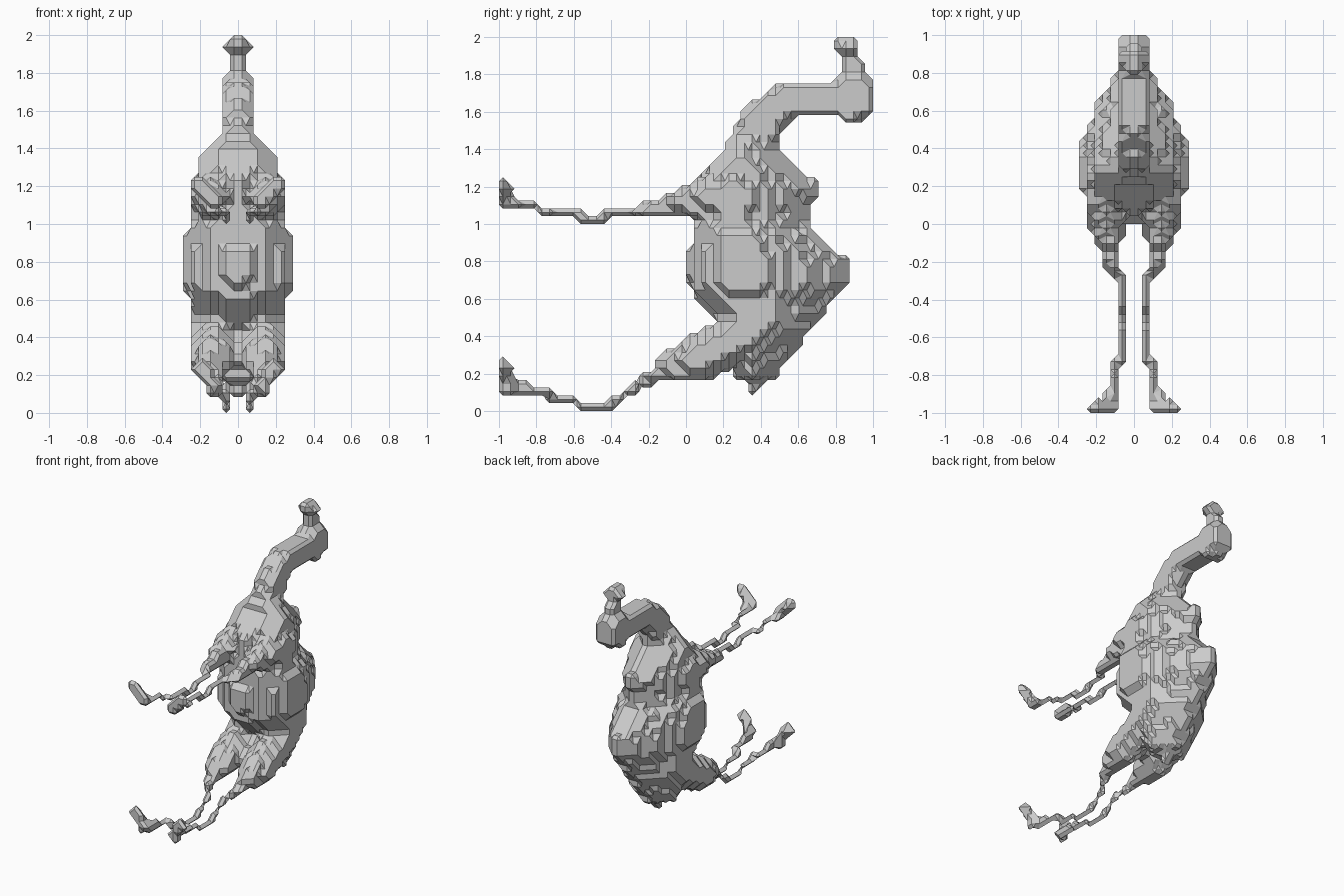
import bpy, bmesh, math

if "Cube" in bpy.data.objects:
    bpy.data.objects.remove(bpy.data.objects["Cube"], do_unlink=True)

P = 1 / 24  # size of one facet step

grey = bpy.data.materials.new("plain grey")
grey.use_nodes = True
grey.diffuse_color = (0.6, 0.6, 0.6, 1)
grey.node_tree.nodes["Principled BSDF"].inputs["Base Color"].default_value = (0.6, 0.6, 0.6, 1)


def lerp(a, b, t):
    return [p + (q - p) * t for p, q in zip(a, b)]


def stroke(path):
    """Steps filled by a round brush drawn along (x, y, z, radius) points."""
    cells = set()
    for a, b in zip(path, path[1:]):
        n = max(2, int(math.dist(a[:3], b[:3]) / P * 4))
        for s in range(n + 1):
            x, y, z, r = lerp(a, b, s / n)
            c = [math.floor(v / P) for v in (x, y, z)]
            m = int(r / P) + 1
            cells.add(tuple(c))
            for i in range(c[0] - m, c[0] + m + 1):
                for j in range(c[1] - m, c[1] + m + 1):
                    for k in range(c[2] - m, c[2] + m + 1):
                        if math.dist(((i + .5) * P, (j + .5) * P, (k + .5) * P), (x, y, z)) < r:
                            cells.add((i, j, k))
    return {c for c in cells if -24 <= c[1] < 24 and 0 <= c[2] < 48}


def slices(keys):
    """Steps filled between level sections (z, front, back, half width, widest y)."""
    cells = set()
    for k in range(48):
        z = (k + .5) * P
        for a, b in zip(keys, keys[1:]):
            if a[0] <= z < b[0]:
                _, yf, yb, w, yc = lerp(a, b, (z - a[0]) / (b[0] - a[0]))
                for j in range(-24, 24):
                    y = (j + .5) * P
                    if yf < y < yb:
                        # blunt towards the belly, tapering towards the back
                        t, p = ((yc - y) / (yc - yf), 2.4) if y < yc else ((y - yc) / (yb - yc), 1.35)
                        half = w * (1 - t ** p) ** (1 / p)
                        cells |= {(i, j, k) for i in range(-8, 8) if abs(i + .5) * P < half}
    return cells


def mirrored(cells):
    return {(-1 - i, j, k) for i, j, k in cells}


def corners(base):
    return [(base[0] + a, base[1] + b, base[2] + c) for a in (0, 1) for b in (0, 1) for c in (0, 1)]


def build(name, owner):
    """Make this part's share of the chamfered, flat-faced skin around all filled steps."""
    bm = bmesh.new()
    verts = {}

    def vert(key):
        if key not in verts:
            verts[key] = bm.verts.new([(v / 2 + .5) * P for v in key])
        return verts[key]

    bases = {(i - a, j - b, k - c) for (i, j, k), part in owner.items() if part == name
             for a in (0, 1) for b in (0, 1) for c in (0, 1)}
    for base in sorted(bases):
        # a block shared by several parts is skinned once
        if min(owner[q] for q in corners(base) if q in owner) != name:
            continue
        follow = {}
        for axis in range(3):
            for side in (0, 1):
                ring = []
                for u, v in ((0, 0), (1, 0), (1, 1), (0, 1)):
                    q = list(base)
                    q[axis] += side
                    q[(axis + 1) % 3] += u
                    q[(axis + 2) % 3] += v
                    ring.append(tuple(q))
                if not side:
                    ring.reverse()
                full = [q in owner for q in ring]
                mid = [tuple(m + n for m, n in zip(ring[e], ring[(e + 1) % 4])) for e in range(4)]
                for e in range(4):
                    if full[e] and not full[(e + 1) % 4]:
                        f = (e + 1) % 4
                        while not full[(f + 1) % 4]:
                            f = (f + 1) % 4
                        follow[mid[e]] = mid[f]
        while follow:
            start, nxt = follow.popitem()
            loop = [start]
            while nxt != start:
                loop.append(nxt)
                nxt = follow.pop(nxt)
            bm.faces.new([vert(q) for q in reversed(loop)])
    bmesh.ops.triangulate(bm, faces=[f for f in bm.faces if len(f.verts) > 3])
    bmesh.ops.dissolve_limit(bm, angle_limit=math.radians(1), verts=bm.verts, edges=bm.edges)
    mesh = bpy.data.meshes.new(name)
    bm.to_mesh(mesh)
    bm.free()
    mesh.materials.append(grey)
    bpy.context.collection.objects.link(bpy.data.objects.new(name, mesh))


# Torso with its two back humps and rounded belly
torso = slices([
    (0.16, 0.28, 0.47, 0.14, 0.37), (0.25, 0.22, 0.54, 0.18, 0.36),
    (0.35, 0.20, 0.62, 0.22, 0.38), (0.45, 0.19, 0.69, 0.245, 0.42),
    (0.55, 0.11, 0.76, 0.255, 0.38), (0.62, 0.04, 0.84, 0.275, 0.34),
    (0.68, 0.02, 0.88, 0.305, 0.32), (0.80, 0.02, 0.88, 0.305, 0.32),
    (0.93, 0.03, 0.74, 0.30, 0.32), (0.98, 0.03, 0.69, 0.26, 0.30),
    (1.05, 0.03, 0.68, 0.235, 0.28), (1.10, 0.06, 0.69, 0.262, 0.26),
    (1.18, 0.06, 0.71, 0.262, 0.26), (1.23, 0.06, 0.70, 0.235, 0.27),
    (1.33, 0.14, 0.57, 0.215, 0.31), (1.40, 0.19, 0.49, 0.15, 0.33),
    (1.47, 0.21, 0.46, 0.10, 0.34)])
belly_bump = stroke([(0.03, 0.08, 0.75, 0.085), (0.03, 0.08, 0.82, 0.085)])
torso |= belly_bump | mirrored(belly_bump)

# Curved neck, head and muzzle, kept narrow from side to side
neck = stroke([(0, .34, 1.40, .13), (0, .40, 1.54, .12), (0, .53, 1.66, .098),
               (0, .72, 1.667, .095), (0, .82, 1.667, .095)])
head = stroke([(0, .89, 1.66, .125), (0, .89, 1.68, .125), (0, .89, 1.80, .07),
               (0, .88, 1.90, .055), (0, .85, 1.98, .06)])
ears = stroke([(.06, .85, 1.92, 0), (.06, .89, 1.92, 0)])
upper = {c for c in neck | head if c[2] < 43 and -2 <= c[0] <= 1}
upper |= {c for c in head if c[2] >= 43 and -1 <= c[0] <= 0} | ears | mirrored(ears)

# Tail
tail = stroke([(.01, .44, .19, 0), (.01, .35, .105, 0)])
tail |= mirrored(tail)

# Legs: thick at the body, thin shins, flared feet
front_leg = stroke([
    (.15, .14, 1.16, .10), (.14, .02, 1.125, .08), (.13, -.10, 1.095, .055), (.12, -.22, 1.075, .035),
    (.0625, -.31, 1.07, 0), (.0625, -.42, 1.055, 0), (.0625, -.48, 1.02, 0), (.0625, -.54, 1.02, 0),
    (.0625, -.60, 1.06, 0), (.0625, -.70, 1.06, 0), (.10, -.77, 1.08, 0), (.11, -.86, 1.10, .032),
    (.13, -.96, 1.12, .038), (.14, -.98, 1.14, .045), (.20, -.98, 1.20, .045)])
hind_leg = stroke([
    (.135, .42, .52, .125), (.135, .32, .42, .125), (.135, .22, .36, .125), (.135, .10, .30, .125),
    (.14, -.02, .265, .095), (.13, -.12, .215, .06), (.11, -.20, .17, .035), (.0625, -.30, .10, 0),
    (.0625, -.38, .06, 0), (.0625, -.44, .02, 0), (.0625, -.54, .02, 0), (.0625, -.60, .05, 0),
    (.0625, -.70, .07, 0), (.10, -.77, .11, 0), (.11, -.86, .12, .032), (.13, -.96, .13, .038),
    (.14, -.98, .16, .045), (.20, -.98, .23, .045)])

# Each filled step belongs to one part, so the skins meet without overlapping
parts = {"left_front_leg": front_leg, "right_front_leg": mirrored(front_leg),
         "left_hind_leg": hind_leg, "right_hind_leg": mirrored(hind_leg),
         "tail": tail, "neck_and_head": upper, "torso": torso}
owner = {cell: name for name, cells in parts.items() for cell in cells}
for name in parts:
    build(name, owner)
